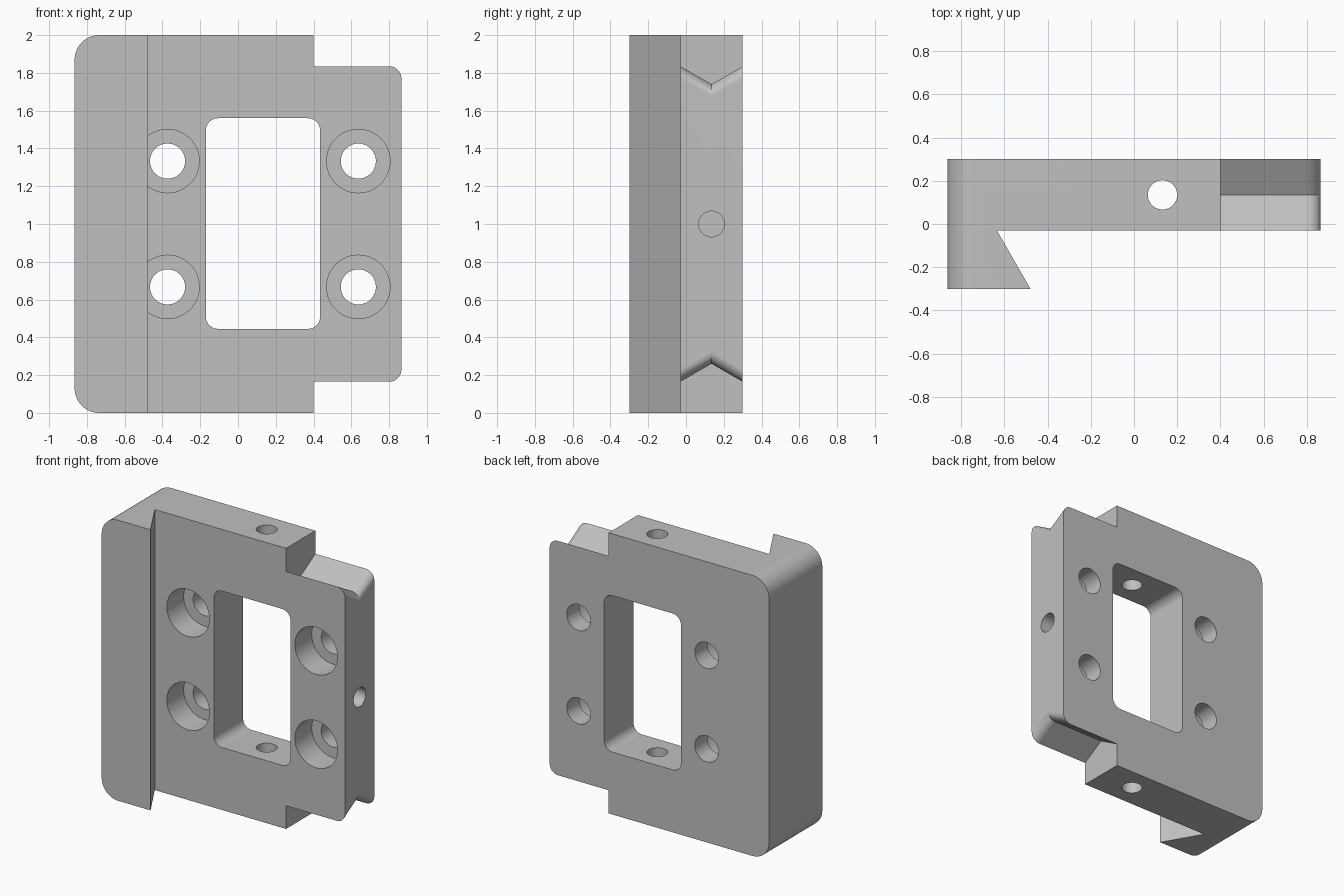
import bpy
import bmesh
from math import sin, cos, pi, tan, radians
from mathutils import Vector

cube = bpy.data.objects.get("Cube")
if cube:
    bpy.data.objects.remove(cube, do_unlink=True)

FRONT, BACK, MID = -0.03, 0.30, 0.135   # plate faces and its mid plane
SIDE = 0.865                            # half width
grey = bpy.data.materials.new("machined grey")
grey.use_nodes = True
grey.diffuse_color = (0.53, 0.53, 0.53, 1)
grey.node_tree.nodes["Principled BSDF"].inputs["Base Color"].default_value = grey.diffuse_color


def loft(name, rings):
    """Closed solid through rings of matching points."""
    bm = bmesh.new()
    loops = [[bm.verts.new(p) for p in ring] for ring in rings]
    bm.faces.new(loops[0])
    bm.faces.new(loops[-1])
    for a, b in zip(loops, loops[1:]):
        for i in range(len(a)):
            j = (i + 1) % len(a)
            bm.faces.new((a[i], a[j], b[j], b[i]))
    bmesh.ops.recalc_face_normals(bm, faces=bm.faces)
    mesh = bpy.data.meshes.new(name)
    bm.to_mesh(mesh)
    bm.free()
    mesh.materials.append(grey)
    obj = bpy.data.objects.new(name, mesh)
    bpy.context.collection.objects.link(obj)
    return obj


def arc(cx, cz, r, start, end, steps=10):
    return [(cx + r * cos(start + (end - start) * i / steps),
             cz + r * sin(start + (end - start) * i / steps)) for i in range(steps + 1)]


def rod(start, end, r, sides=48):
    """Round cutter between two points."""
    a, b = Vector(start), Vector(end)
    turn = (b - a).to_track_quat('Z', 'Y')
    ring = [turn @ Vector((r * cos(2 * pi * i / sides), r * sin(2 * pi * i / sides), 0))
            for i in range(sides)]
    return loft("hole_cutter", [[p + v for v in ring] for p in (a, b)])


# Plate with the undercut lip, extruded upward
outline = [(-SIDE, -0.3), (-0.48, -0.3), (-0.635, FRONT),
           (SIDE, FRONT), (SIDE, BACK), (-SIDE, BACK)]
plate = loft("dovetail_plate", [[(x, y, z) for x, y in outline] for z in (0, 2)])

# Large rounded corners on the lip side
bm = bmesh.new()
bm.from_mesh(plate.data)
corners = [e for e in bm.edges if all(v.co.x < -0.8 for v in e.verts)
           and abs(e.verts[0].co.y - e.verts[1].co.y) > 0.5]
bmesh.ops.bevel(bm, geom=corners, offset=0.13, segments=12, profile=0.5, affect='EDGES')
bm.to_mesh(plate.data)
bm.free()

cutters = []

# Stepped tab: V-grooved ends with rounded outer corners
R, EDGE = 0.065, 1.835
slope = tan(radians(30))
notch = [(0.4, EDGE)] + arc(SIDE - R, EDGE - R, R, pi / 2, 0)
notch += [(1, EDGE - R), (1, 2.4), (0.4, 2.4)]
for flip in (False, True):
    rings = []
    for y in (FRONT - 0.1, MID, BACK + 0.1):
        shift = (abs(y - MID) - (BACK - MID)) * slope
        ring = [(x, y, z + shift) for x, z in notch]
        rings.append([(x, y, 2 - z) for x, y, z in ring] if flip else ring)
    cutters.append(loft("notch_cutter", rings))

# Central window with rounded corners
x0, x1, z0, z1 = -0.17, 0.435, 0.445, 1.56
window = []
for k, (cx, cz) in enumerate([(x1 - R, z1 - R), (x0 + R, z1 - R), (x0 + R, z0 + R), (x1 - R, z0 + R)]):
    window += arc(cx, cz, R, k * pi / 2, (k + 1) * pi / 2)
cutters.append(loft("window_cutter", [[(x, y, z) for x, z in window] for y in (-0.4, 0.4)]))

# Counterbored screw holes
for x in (-0.373, 0.637):
    for z in (0.667, 1.333):
        cutters.append(rod((x, FRONT - 0.001, z), (x, FRONT + 0.19, z), 0.168))
        cutters.append(rod((x, FRONT + 0.1, z), (x, 0.4, z), 0.093))

# Vertical through hole and blind hole in the tab side
cutters.append(rod((0.132, MID, -0.1), (0.132, MID, 2.1), 0.068))
cutters.append(rod((0.6, MID, 1), (1, MID, 1), 0.068))

bpy.ops.object.select_all(action='DESELECT')
bpy.context.view_layer.objects.active = plate
plate.select_set(True)
for cutter in cutters:
    cutter.hide_render = True
    cut = plate.modifiers.new("cut", 'BOOLEAN')
    cut.operation = 'DIFFERENCE'
    cut.solver = 'EXACT'
    cut.object = cutter
    bpy.ops.object.modifier_apply(modifier=cut.name)
    bpy.data.objects.remove(cutter, do_unlink=True)

# Smooth curved walls while keeping flats crisp
bpy.ops.object.shade_smooth_by_angle(angle=radians(25))
weighted = plate.modifiers.new("crisp_flats", 'WEIGHTED_NORMAL')
weighted.keep_sharp = True
